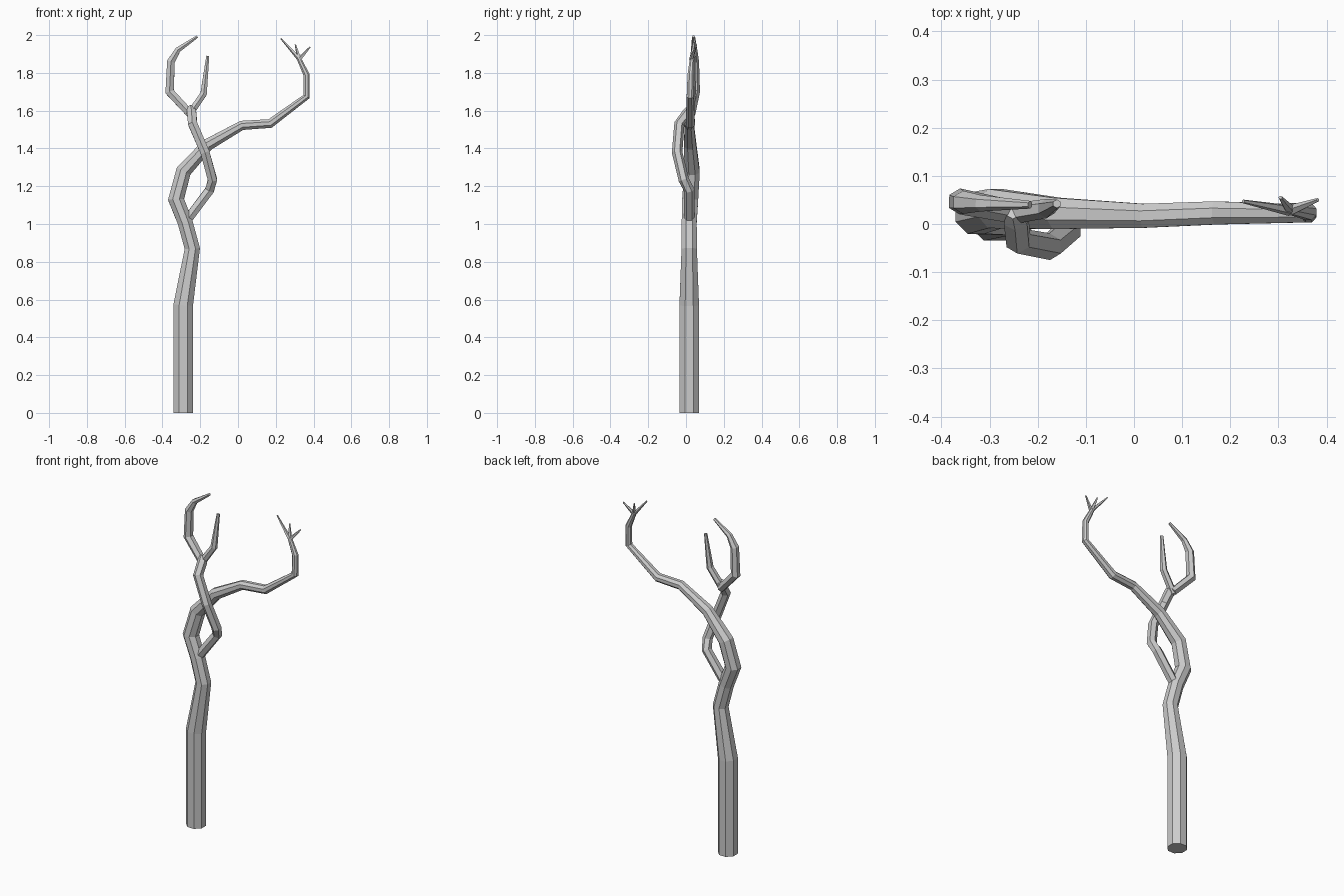
import bpy, bmesh, math
from mathutils import Vector


def limb(name, pts, sides):
    """Flat-faced tapered tube through (x, y, z, radius) points."""
    bm = bmesh.new()
    P = [Vector(p[:3]) for p in pts]
    rings = []
    for i, p in enumerate(P):
        a = (p - P[i - 1]).normalized() if i > 0 else Vector()
        b = (P[i + 1] - p).normalized() if i < len(P) - 1 else Vector()
        t = (a + b).normalized()
        v = (Vector((0, 1, 0)) - t * t.y).normalized()
        u = v.cross(t)
        r = pts[i][3]
        ring = []
        for k in range(sides):
            ang = 2 * math.pi * (k + 0.5) / sides
            ring.append(bm.verts.new(p + r * (u * math.cos(ang) + v * math.sin(ang))))
        rings.append(ring)
    for lo, hi in zip(rings, rings[1:]):
        for k in range(sides):
            n = (k + 1) % sides
            bm.faces.new((lo[k], lo[n], hi[n], hi[k]))
    bm.faces.new(rings[0][::-1])
    bm.faces.new(rings[-1])
    bmesh.ops.recalc_face_normals(bm, faces=bm.faces)
    me = bpy.data.meshes.new(name)
    bm.to_mesh(me)
    bm.free()
    ob = bpy.data.objects.new(name, me)
    bpy.context.collection.objects.link(ob)
    return ob


# Trunk sweeping into the long right-hand bough
limb("trunk", [
    (-0.29, 0.017, 0.0, 0.056), (-0.29, 0.017, 0.57, 0.056),
    (-0.242, 0.017, 0.87, 0.044), (-0.28, 0.017, 1.01, 0.043),
    (-0.328, 0.022, 1.13, 0.046), (-0.288, 0.032, 1.28, 0.044),
    (-0.16, 0.022, 1.42, 0.035), (0.02, 0.017, 1.522, 0.027),
    (0.17, 0.023, 1.532, 0.026), (0.363, 0.022, 1.675, 0.02),
    (0.363, 0.025, 1.79, 0.018), (0.318, 0.033, 1.885, 0.012)], 8)

# Twining branch crossing in front of the trunk
limb("twining_branch", [
    (-0.27, 0.017, 1.02, 0.028), (-0.15, 0.017, 1.18, 0.028),
    (-0.135, -0.012, 1.235, 0.028), (-0.175, -0.047, 1.38, 0.028),
    (-0.24, -0.035, 1.53, 0.028), (-0.245, 0.01, 1.59, 0.028),
    (-0.25, 0.028, 1.62, 0.02)], 6)

# Forked top of the twining branch
limb("left_fork", [
    (-0.25, 0.025, 1.58, 0.024), (-0.362, 0.047, 1.70, 0.027),
    (-0.355, 0.045, 1.86, 0.024), (-0.318, 0.043, 1.922, 0.017),
    (-0.216, 0.04, 1.992, 0.008)], 6)
limb("right_fork", [
    (-0.26, 0.02, 1.575, 0.022), (-0.182, 0.032, 1.69, 0.02),
    (-0.16, 0.042, 1.89, 0.009)], 6)

# Twigs at the end of the bough
for name, tip in (("left_twig", (0.227, 0.047, 1.983)),
                  ("middle_twig", (0.304, 0.055, 1.95)),
                  ("right_twig", (0.382, 0.05, 1.937))):
    limb(name, [(0.325, 0.028, 1.873, 0.012), (*tip, 0.004)], 5)
